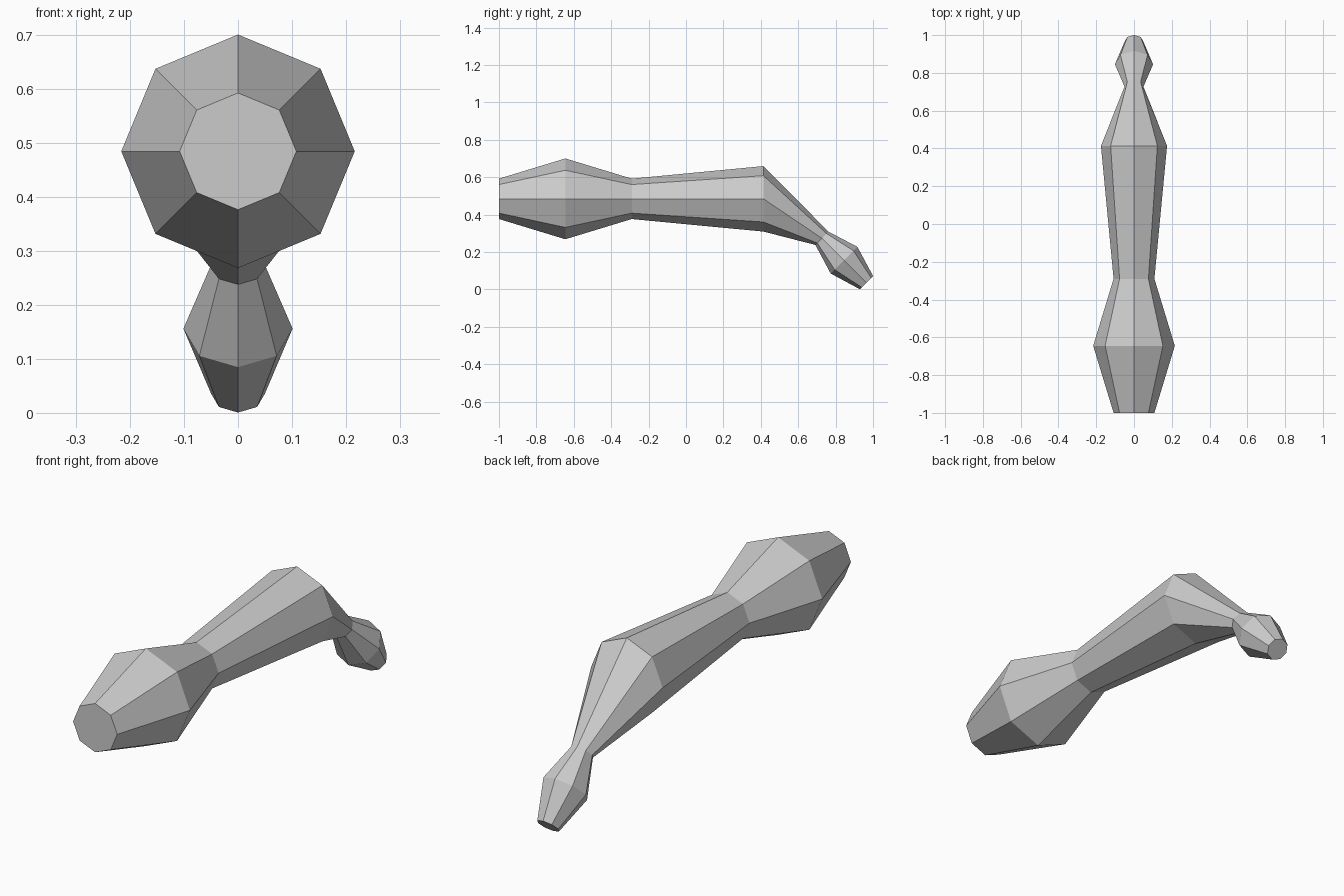
import bpy, bmesh
from math import sin, cos, tau, radians

if "Cube" in bpy.data.objects:
    bpy.data.objects.remove(bpy.data.objects["Cube"])

SIDES = 8
# Cross-sections along the limb: y, z, radius, downward tilt in degrees
RINGS = [
    (-1.0, 0.484, 0.108, 0),
    (-0.645, 0.484, 0.216, 0),
    (-0.29, 0.484, 0.108, 0),
    (0.414, 0.484, 0.175, 0),
    (0.727, 0.273, 0.050, 45),
    (0.845, 0.156, 0.101, 45),
    (0.965, 0.036, 0.050, 45),
]


def add_ring(bm, y, z, r, tilt):
    t = radians(tilt)
    verts = []
    for i in range(SIDES):
        a = tau * i / SIDES
        up = r * sin(a)
        verts.append(bm.verts.new((r * cos(a), y + up * sin(t), z + up * cos(t))))
    return verts


# Faceted bent limb, skinned ring to ring with flat end caps
bm = bmesh.new()
loops = [add_ring(bm, *ring) for ring in RINGS]
for a, b in zip(loops, loops[1:]):
    for i in range(SIDES):
        j = (i + 1) % SIDES
        bm.faces.new((a[i], a[j], b[j], b[i]))
bm.faces.new(loops[0])
bm.faces.new(loops[-1])
bmesh.ops.recalc_face_normals(bm, faces=bm.faces)

mesh = bpy.data.meshes.new("bent_limb")
bm.to_mesh(mesh)
bm.free()
limb = bpy.data.objects.new("bent_limb", mesh)
bpy.context.collection.objects.link(limb)
